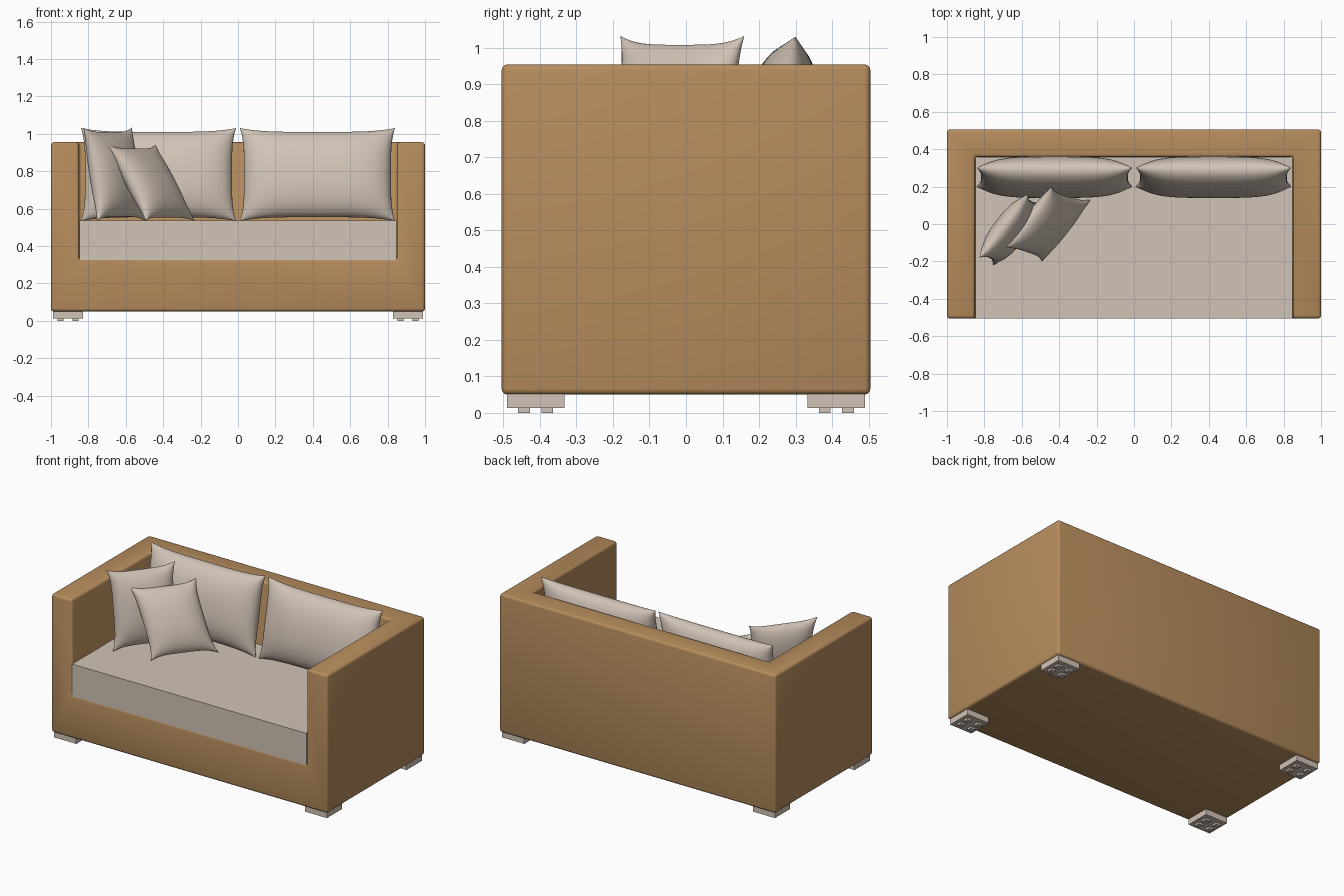
import bpy, bmesh, math
from mathutils import Matrix, Vector

if "Cube" in bpy.data.objects:
    bpy.data.objects.remove(bpy.data.objects["Cube"], do_unlink=True)


def material(name, rgb):
    m = bpy.data.materials.new(name)
    m.use_nodes = True
    m.diffuse_color = (*rgb, 1)
    m.node_tree.nodes["Principled BSDF"].inputs["Base Color"].default_value = (*rgb, 1)
    return m


TAN = material("tan_upholstery", (0.47, 0.265, 0.11))
BEIGE = material("beige_fabric", (0.64, 0.55, 0.47))


def finish(name, bm, mat):
    mesh = bpy.data.meshes.new(name)
    bm.to_mesh(mesh)
    bm.free()
    mesh.materials.append(mat)
    ob = bpy.data.objects.new(name, mesh)
    bpy.context.collection.objects.link(ob)
    return ob


def add_box(bm, lo, hi):
    lo, hi = Vector(lo), Vector(hi)
    place = Matrix.Translation((lo + hi) / 2) @ Matrix.Diagonal((*(hi - lo), 1))
    bmesh.ops.create_cube(bm, size=1, matrix=place)


def box(name, lo, hi, mat):
    bm = bmesh.new()
    add_box(bm, lo, hi)
    return finish(name, bm, mat)


def activate(ob):
    bpy.ops.object.select_all(action="DESELECT")
    ob.select_set(True)
    bpy.context.view_layer.objects.active = ob


def smooth(ob, degrees):
    activate(ob)
    bpy.ops.object.shade_smooth_by_angle(angle=math.radians(degrees))


# Sofa frame: a block with the seating space cut out, then softened edges
frame = box("sofa_frame", (-1, -0.505, 0.05), (1, 0.505, 0.955), TAN)
cutter = box("seat_cutter", (-0.85, -1, 0.33), (0.85, 0.36, 2), TAN)
cutter.hide_render = True
cut = frame.modifiers.new("seat_space", "BOOLEAN")
cut.operation, cut.object, cut.solver = "DIFFERENCE", cutter, "EXACT"
activate(frame)
bpy.ops.object.modifier_apply(modifier=cut.name)
bpy.data.objects.remove(cutter, do_unlink=True)
bevel = frame.modifiers.new("soft_edges", "BEVEL")
bevel.width, bevel.segments = 0.016, 3
bpy.ops.object.modifier_apply(modifier=bevel.name)
smooth(frame, 40)

# Seat cushion
box("seat_cushion", (-0.848, -0.504, 0.325), (0.848, 0.358, 0.535), BEIGE)

# Feet: a square block with four small pads underneath
for side, sx in (("left", 1), ("right", -1)):
    for end, sy in (("front", -1), ("back", 1)):
        x, y = 0.908 * sx, 0.412 * sy
        bm = bmesh.new()
        add_box(bm, (x - 0.08, y - 0.079, 0.013), (x + 0.08, y + 0.079, 0.052))
        for px in (-1, 1):
            for py in (-1, 1):
                cx, cy = x + 0.04 * px, y + 0.032 * py
                add_box(bm, (cx - 0.016, cy - 0.016, 0), (cx + 0.016, cy + 0.016, 0.014))
        finish(f"{end}_{side}_foot", bm, BEIGE)


def pillow(name, centre, across, up, half_thick, flatness, pinch, steps=28):
    """Stuffed cushion with a seam rim, pointed corners and pulled-in sides."""
    across, up = Vector(across), Vector(up)
    normal = across.cross(up).normalized()
    bm = bmesh.new()
    for face_side in (1, -1):
        made = bmesh.ops.create_grid(bm, x_segments=steps, y_segments=steps, size=1)
        for v in made["verts"]:
            a = math.sin(v.co.x * math.pi / 2)
            b = math.sin(v.co.y * math.pi / 2)
            puff = math.sqrt(max(0, (1 - abs(a) ** flatness) * (1 - abs(b) ** 2.3)))
            wide = a * (0.5 - pinch / across.length * (1 - b ** 4))
            tall = b * (0.5 - pinch / up.length * (1 - a ** 4))
            v.co = (Vector(centre) + across * wide + up * tall
                    + normal * (half_thick * puff * face_side))
    bmesh.ops.remove_doubles(bm, verts=bm.verts, dist=0.0002)
    bmesh.ops.recalc_face_normals(bm, faces=bm.faces)
    smooth(finish(name, bm, BEIGE), 50)


# Back cushions leaning on the backrest
for side, sx in (("left", 1), ("right", -1)):
    pillow(f"{side}_back_cushion", (0.425 * sx, 0.25, 0.782), (0.83, 0, 0),
           (0, 0.1, 0.497), 0.1, 4, 0.022)

# Throw pillows propped against the right arm
pillow("rear_throw_pillow", (-0.66, -0.03, 0.783), (0.26, 0.34, 0),
       (-0.075, 0.04, 0.5), 0.08, 2.6, 0.025)
pillow("front_throw_pillow", (-0.467, 0, 0.737), (0.26, 0.33, 0),
       (-0.21, 0.07, 0.405), 0.075, 2.6, 0.025)
